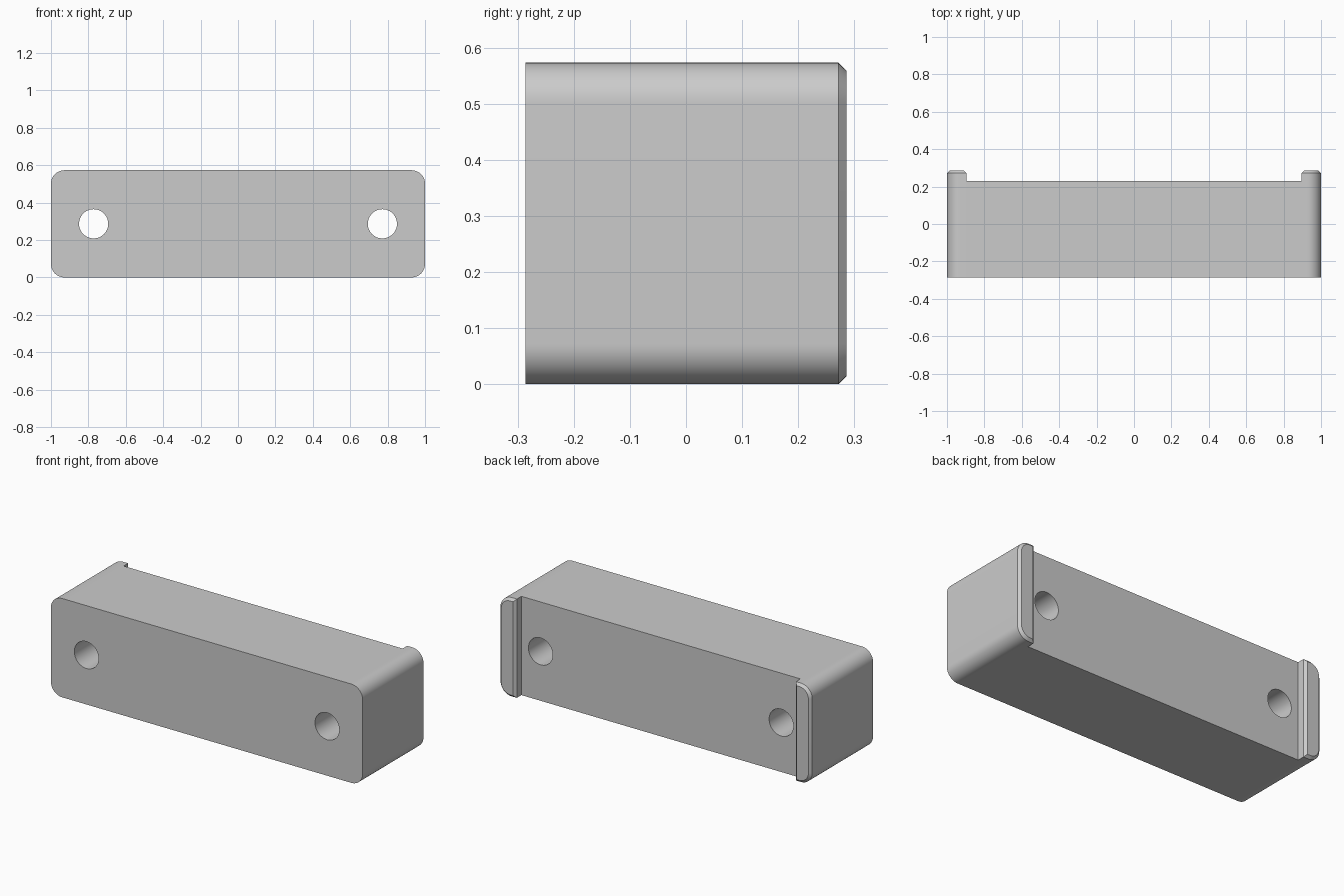
import bpy
import bmesh
from math import cos, sin, pi, radians

cube = bpy.data.objects.get("Cube")
if cube:
    bpy.data.objects.remove(cube, do_unlink=True)

# Main dimensions
HEIGHT = 0.573
FRONT, RECESS, BACK = -0.286, 0.23, 0.286
CORNER = 0.072
LIP_X = 0.895
CHAMFER = 0.0145
HOLE_X, HOLE_R = 0.772, 0.078


def arc(bm, x, z, r, start, sweep, steps, closed=False):
    """Ring or arc of vertices in the front plane."""
    count = steps if closed else steps + 1
    angles = [start + sweep * i / steps for i in range(count)]
    return [bm.verts.new((x + r * cos(a), FRONT, z + r * sin(a))) for a in angles]


def loop_edges(bm, verts):
    pairs = zip(verts, verts[1:] + verts[:1])
    return [bm.edges.get(p) or bm.edges.new(p) for p in pairs]


def extrude_to(bm, faces, y):
    """Extrude faces straight back to depth y and return the new caps."""
    geom = bmesh.ops.extrude_face_region(bm, geom=faces)["geom"]
    for v in geom:
        if isinstance(v, bmesh.types.BMVert):
            v.co.y = y
    return [f for f in geom if isinstance(f, bmesh.types.BMFace)]


bm = bmesh.new()

# Front profile: two rounded end sections
inner = {}
for side in (-1, 1):
    low = bm.verts.new((side * LIP_X, FRONT, 0))
    high = bm.verts.new((side * LIP_X, FRONT, HEIGHT))
    cx = side * (1 - CORNER)
    lower = arc(bm, cx, CORNER, CORNER, -pi / 2, side * pi / 2, 12)
    upper = arc(bm, cx, HEIGHT - CORNER, CORNER, (1 - side) * pi / 2, side * pi / 2, 12)
    bm.faces.new([low] + lower + upper + [high])
    inner[side] = (low, high)

# Middle section with the two screw holes
middle = [inner[-1][0], inner[1][0], inner[1][1], inner[-1][1]]
edges = loop_edges(bm, middle)
for side in (-1, 1):
    ring = arc(bm, side * HOLE_X, HEIGHT / 2, HOLE_R, 0, 2 * pi, 48, closed=True)
    edges += loop_edges(bm, ring)
bmesh.ops.triangle_fill(bm, edges=edges, use_beauty=True)

# Block, then raised lips at both ends of the back
caps = extrude_to(bm, bm.faces[:], RECESS)
ends = [f for f in caps if abs(f.calc_center_median().x) > LIP_X]
lips = extrude_to(bm, ends, BACK - CHAMFER)
bmesh.ops.recalc_face_normals(bm, faces=bm.faces[:])

# Chamfer around each lip
bmesh.ops.inset_region(bm, faces=lips, thickness=CHAMFER, use_even_offset=True)
for v in {v for f in lips for v in f.verts}:
    v.co.y = BACK
bmesh.ops.recalc_face_normals(bm, faces=bm.faces[:])

mesh = bpy.data.meshes.new("mounting_block")
bm.to_mesh(mesh)
bm.free()
block = bpy.data.objects.new("mounting_block", mesh)
bpy.context.collection.objects.link(block)

# Plain grey material
grey = bpy.data.materials.new("light_grey")
grey.use_nodes = True
colour = (0.6, 0.6, 0.6, 1)
grey.diffuse_color = colour
grey.node_tree.nodes["Principled BSDF"].inputs["Base Color"].default_value = colour
mesh.materials.append(grey)

# Smooth the corners and holes, keep the edges sharp
bpy.ops.object.select_all(action="DESELECT")
block.select_set(True)
bpy.context.view_layer.objects.active = block
bpy.ops.object.shade_smooth_by_angle(angle=radians(30))
